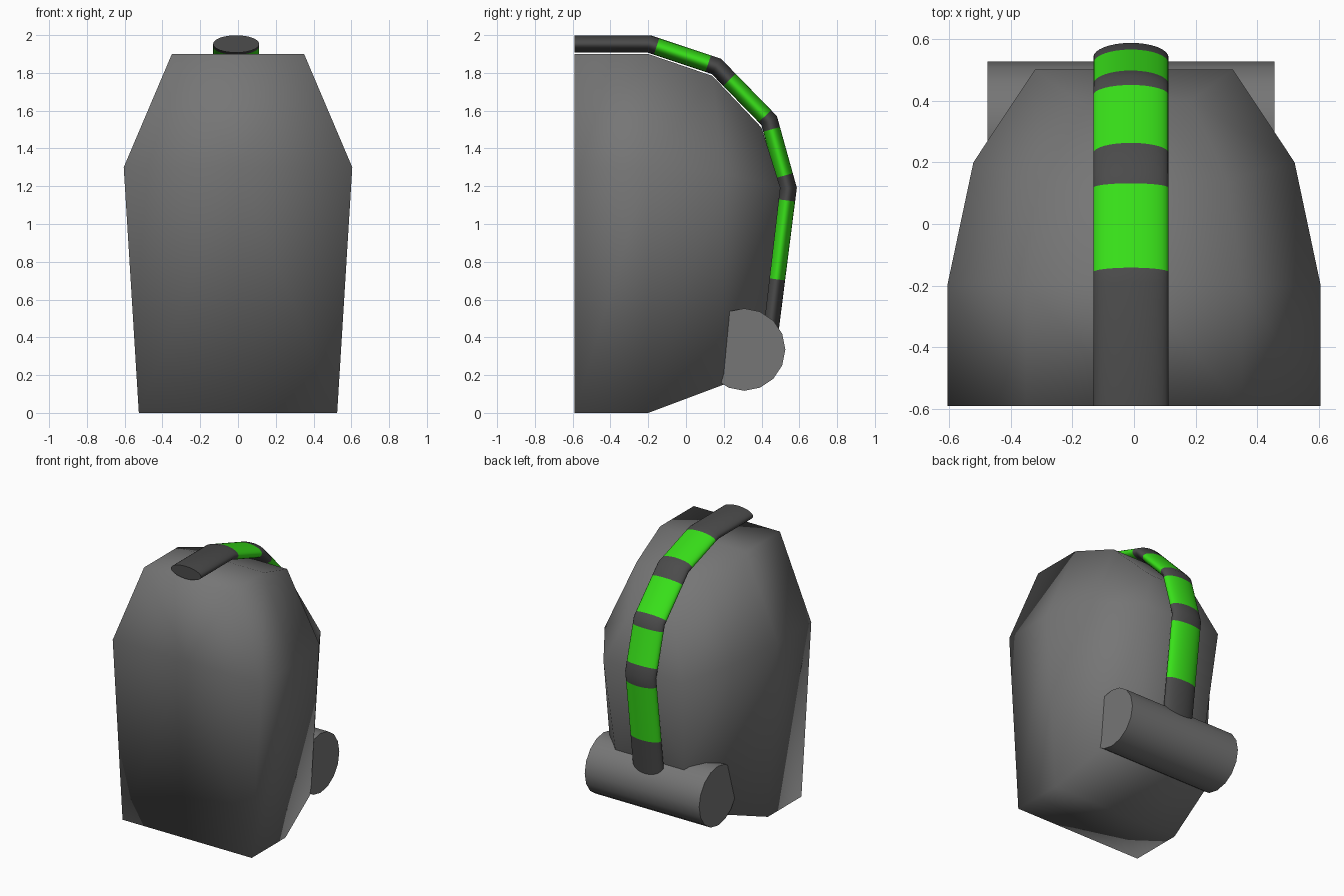
import bpy, bmesh, math
from mathutils import Vector

if "Cube" in bpy.data.objects:
    bpy.data.objects.remove(bpy.data.objects["Cube"])


def material(name, rgb):
    m = bpy.data.materials.new(name)
    m.diffuse_color = (*rgb, 1)
    m.use_nodes = True
    m.node_tree.nodes["Principled BSDF"].inputs["Base Color"].default_value = m.diffuse_color
    return m


GREY = material("grey_fabric", (0.18, 0.18, 0.18))
DARK = material("dark_strap", (0.07, 0.07, 0.07))
GREEN = material("green_band", (0.04, 0.75, 0.01))


def finish(name, bm, mats):
    bmesh.ops.recalc_face_normals(bm, faces=bm.faces)
    mesh = bpy.data.meshes.new(name)
    bm.to_mesh(mesh)
    bm.free()
    for m in mats:
        mesh.materials.append(m)
    obj = bpy.data.objects.new(name, mesh)
    bpy.context.collection.objects.link(obj)
    return obj


def bridge(bm, a, b, mat=0):
    n = len(a)
    for i in range(n):
        f = bm.faces.new((a[i], a[(i + 1) % n], b[(i + 1) % n], b[i]))
        f.smooth = True
        f.material_index = mat


# Pack body: six-sided outline, shrinking and curving towards the back
HALF_WIDTH = (0.525, 0.605, 0.35)
HEIGHT = (0.0, 1.3, 1.9)
PIVOT = 1.07
# each slice: scale, y at bottom / middle / top row
SLICES = [(1.0, (-0.59, -0.59, -0.59)), (1.0, (-0.2, -0.2, -0.2)),
          (0.86, (0.2, 0.2, 0.14)), (0.53, (0.42, 0.5, 0.4))]
OUTLINE = [(-1, 0), (0, 0), (1, 0), (1, 1), (1, 2), (0, 2), (-1, 2), (-1, 1)]

bm = bmesh.new()
rings = []
for s, ys in SLICES:
    rings.append([bm.verts.new((side * HALF_WIDTH[r] * s, ys[r],
                                PIVOT + (HEIGHT[r] - PIVOT) * s))
                  for side, r in OUTLINE])
for a, b in zip(rings, rings[1:]):
    bridge(bm, a, b)
for ring in (rings[0], rings[-1]):
    centre = bm.verts.new((ring[3].co + ring[7].co) / 2)
    for k in (0, 2, 4, 6):
        quad = (ring[k], ring[(k + 1) % 8], centre, ring[k - 1])
        bm.faces.new(quad).smooth = True
finish("pack_body", bm, [GREY])

# Bed roll at the back
bpy.ops.mesh.primitive_cylinder_add(vertices=16, radius=0.218, depth=0.93,
                                    location=(-0.01, 0.308, 0.335),
                                    rotation=(0, math.pi / 2, 0))
roll = bpy.context.object
roll.name = "bed_roll"
roll.data.materials.append(GREY)
bpy.ops.object.shade_smooth_by_angle(angle=math.radians(40))

# Strap: oval section swept over the top and down the back, with green bands
PATH = [Vector((-0.01, y, z)) for y, z in
        ((-0.59, 1.953), (-0.195, 1.953), (0.16, 1.835),
         (0.44, 1.548), (0.54, 1.188), (0.44, 0.40))]
BANDS = [None, (0.11, 0.88), (0.25, 0.92), (0.13, 0.81), (0.08, 0.61)]
SIDES = 32
dirs = [(b - a).normalized() for a, b in zip(PATH, PATH[1:])]


def oval(bm, centre, before, after):
    mean = (before + after).normalized()
    up = Vector((0, -mean.z, mean.y)) / mean.dot(before)
    ring = []
    for i in range(SIDES):
        t = math.tau * i / SIDES
        ring.append(bm.verts.new(centre + Vector((0.122 * math.cos(t), 0, 0))
                                 + up * 0.046 * math.sin(t)))
    return ring


bm = bmesh.new()
previous = first = oval(bm, PATH[0], dirs[0], dirs[0])
for i, d in enumerate(dirs):
    if BANDS[i]:
        for t, mat in zip(BANDS[i], (0, 1)):
            ring = oval(bm, PATH[i].lerp(PATH[i + 1], t), d, d)
            bridge(bm, previous, ring, mat)
            previous = ring
    ring = oval(bm, PATH[i + 1], d, dirs[min(i + 1, len(dirs) - 1)])
    bridge(bm, previous, ring)
    previous = ring
bm.faces.new(first)
bm.faces.new(previous)
finish("strap", bm, [DARK, GREEN])
